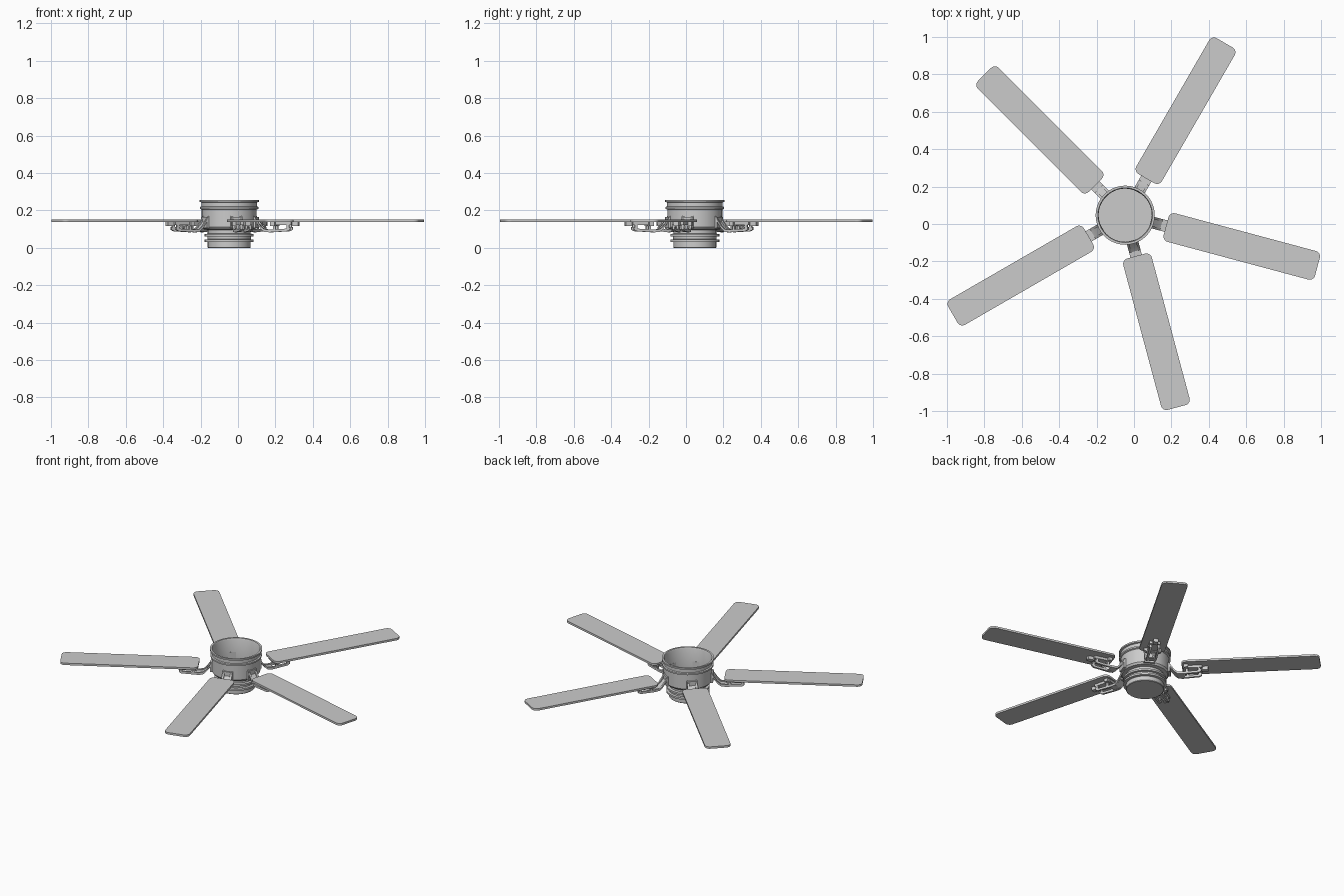
import bpy, bmesh, math
from mathutils import Matrix, Vector

if "Cube" in bpy.data.objects:
    bpy.data.objects.remove(bpy.data.objects["Cube"])

CX, CY = -0.047, 0.047          # fan axis
ANGLES = [-15, 60, 135, 210, 285]


def finish(name, bm, smooth=True):
    bmesh.ops.recalc_face_normals(bm, faces=bm.faces)
    me = bpy.data.meshes.new(name)
    bm.to_mesh(me)
    bm.free()
    ob = bpy.data.objects.new(name, me)
    bpy.context.collection.objects.link(ob)
    if smooth:
        bpy.context.view_layer.objects.active = ob
        ob.select_set(True)
        bpy.ops.object.shade_smooth_by_angle(angle=math.radians(30))
        ob.select_set(False)
    return ob


def lathe(name, profile, steps=64):
    bm = bmesh.new()
    vs = [bm.verts.new((r, 0, z)) for r, z in profile]
    es = [bm.edges.new(p) for p in zip(vs, vs[1:])]
    bmesh.ops.spin(bm, geom=vs + es, cent=(0, 0, 0), axis=(0, 0, 1),
                   angle=math.tau, steps=steps)
    bmesh.ops.remove_doubles(bm, verts=bm.verts, dist=1e-5)
    ob = finish(name, bm)
    ob.location = (CX, CY, 0)
    return ob


def prism(bm, points, direction):
    """Solid made by pushing a closed outline along a direction."""
    vs = [bm.verts.new(p) for p in points]
    face = bm.faces.new(vs)
    ext = bmesh.ops.extrude_face_region(bm, geom=[face], use_keep_orig=True)
    moved = [g for g in ext["geom"] if isinstance(g, bmesh.types.BMVert)]
    bmesh.ops.translate(bm, verts=moved, vec=Vector(direction))


def side_bar(bm, path, thick, y, width):
    """Bar following a radial (r, z) path, centred on y."""
    outline = path + [(r, z - thick) for r, z in reversed(path)]
    prism(bm, [(r, y - width / 2, z) for r, z in outline], (0, width, 0))


def place(ob, angle):
    ob.matrix_world = (Matrix.Translation((CX, CY, 0))
                       @ Matrix.Rotation(math.radians(angle), 4, 'Z'))


# Motor housing, open at the top
lathe("motor_housing", [
    (0, 0.115), (0.142, 0.115), (0.142, 0.248), (0.146, 0.256), (0.158, 0.256),
    (0.158, 0.246), (0.148, 0.243), (0.148, 0.222), (0.156, 0.219),
    (0.156, 0.209), (0.147, 0.205), (0.147, 0.112), (0.138, 0.1),
    (0.11, 0.096), (0, 0.096)])

# Switch housing with two rings and a flat closed bottom
lathe("switch_housing", [
    (0, 0), (0.112, 0), (0.115, 0.003), (0.115, 0.03), (0.131, 0.032),
    (0.131, 0.044), (0.117, 0.046), (0.117, 0.06), (0.131, 0.062),
    (0.131, 0.074), (0.115, 0.076), (0.115, 0.097), (0, 0.097)])


def blade(i, angle):
    r0, r1, hw, c = 0.226, 1.064, 0.079, 0.03
    pts = []
    for cx, cy, a0 in ((r1 - c, hw - c, 0), (r0 + c, hw - c, 90),
                       (r0 + c, c - hw, 180), (r1 - c, c - hw, 270)):
        for k in range(6):
            a = math.radians(a0 + k * 18)
            pts.append((cx + c * math.cos(a), cy + c * math.sin(a), 0.138))
    bm = bmesh.new()
    prism(bm, pts, (0, 0, 0.013))
    place(finish(f"blade_{i}", bm), angle)


def bracket(i, angle):
    bm = bmesh.new()
    # two outer rails dropping from the housing and running under the blade
    rail = [(0.142, 0.172), (0.158, 0.15), (0.18, 0.118), (0.2, 0.1),
            (0.23, 0.097), (0.33, 0.103), (0.345, 0.112)]
    for y in (-0.025, 0.025):
        side_bar(bm, rail, 0.014, y, 0.013)
        # posts up to the blade plate
        for r in (0.25, 0.325):
            side_bar(bm, [(r, 0.125), (r + 0.014, 0.125)], 0.03, y, 0.013)
    # recessed web between the rails
    side_bar(bm, [(0.142, 0.152), (0.18, 0.11), (0.2, 0.095), (0.24, 0.092)],
             0.007, 0, 0.045)
    # blade plate: cross bar with a long centre finger
    side_bar(bm, [(0.235, 0.138), (0.35, 0.138)], 0.016, 0, 0.065)
    side_bar(bm, [(0.345, 0.138), (0.385, 0.138)], 0.022, 0, 0.028)
    side_bar(bm, [(0.24, 0.138), (0.265, 0.138)], 0.02, 0, 0.105)
    # foot against the housing
    side_bar(bm, [(0.14, 0.165), (0.155, 0.165)], 0.06, 0, 0.065)
    place(finish(f"blade_bracket_{i}", bm), angle)


for i, a in enumerate(ANGLES, 1):
    blade(i, a)
    bracket(i, a)
